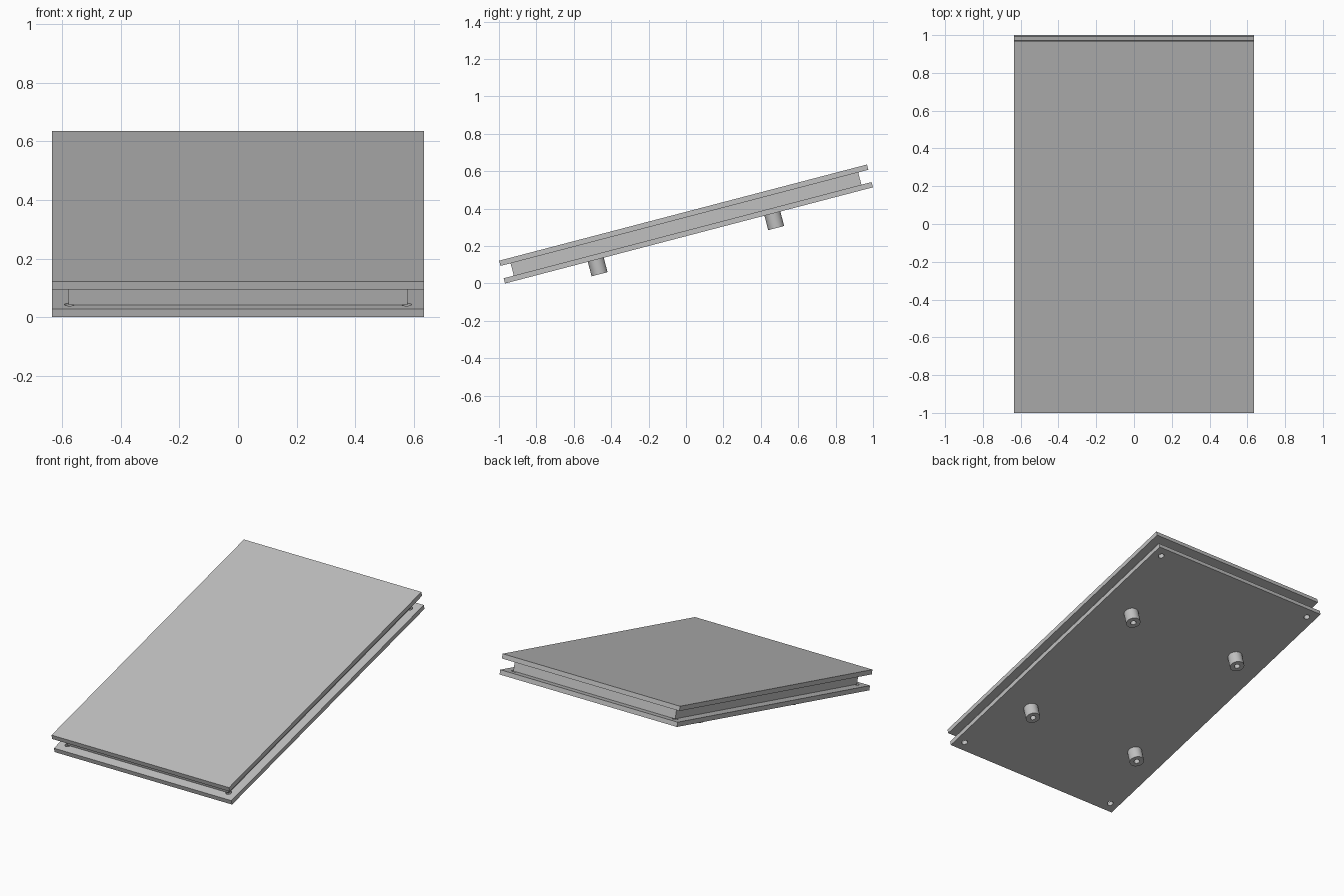
import bpy, bmesh, math
from mathutils import Matrix

cube = bpy.data.objects.get("Cube")
if cube:
    bpy.data.objects.remove(cube, do_unlink=True)

# Main dimensions
WIDTH, LENGTH = 1.27, 2.033
PLATE, CORE = 0.029, 0.068
INSET = 0.056
ANGLE = math.radians(14.65)
TILT = Matrix.Translation((0, 0.016, 0.257)) @ Matrix.Rotation(ANGLE, 4, 'X')

grey = bpy.data.materials.new("light_grey")
grey.use_nodes = True
colour = (0.527, 0.527, 0.527, 1)
grey.diffuse_color = colour
grey.node_tree.nodes["Principled BSDF"].inputs["Base Color"].default_value = colour


def finish(name, bm):
    mesh = bpy.data.meshes.new(name)
    bm.to_mesh(mesh)
    bm.free()
    mesh.materials.append(grey)
    obj = bpy.data.objects.new(name, mesh)
    bpy.context.collection.objects.link(obj)
    return obj


def slab(name, width, length, bottom, height):
    bm = bmesh.new()
    place = Matrix.Translation((0, 0, bottom + height / 2))
    bmesh.ops.create_cube(bm, size=1, matrix=place @ Matrix.Diagonal((width, length, height, 1)))
    return finish(name, bm)


def cylinder(name, x, y, radius, bottom, top):
    bm = bmesh.new()
    bmesh.ops.create_cone(bm, cap_ends=True, segments=32, radius1=radius, radius2=radius,
                          depth=top - bottom,
                          matrix=Matrix.Translation((x, y, (bottom + top) / 2)))
    return finish(name, bm)


def drill(obj, x, y, radius, bottom, top):
    cutter = cylinder("hole_cutter", x, y, radius, bottom, top)
    cutter.hide_render = True
    mod = obj.modifiers.new("hole", 'BOOLEAN')
    mod.operation = 'DIFFERENCE'
    mod.solver = 'EXACT'
    mod.object = cutter
    bpy.context.view_layer.objects.active = obj
    bpy.ops.object.modifier_apply(modifier=mod.name)
    bpy.data.objects.remove(cutter, do_unlink=True)


# Stacked panels with a recessed core between them
bottom_plate = slab("bottom_plate", WIDTH, LENGTH, 0, PLATE)
core = slab("core", WIDTH - 2 * INSET, LENGTH - 2 * INSET, PLATE, CORE)
top_plate = slab("top_plate", WIDTH, LENGTH, PLATE + CORE, PLATE)
parts = [bottom_plate, core, top_plate]

# Screw holes through the corners of the bottom plate
for sx in (-1, 1):
    for sy in (-1, 1):
        drill(bottom_plate, sx * (WIDTH / 2 - 0.06), sy * (LENGTH / 2 - 0.06),
              0.018, -0.02, PLATE + 0.02)

# Four hollow feet underneath
for side, x in (("right", -0.41), ("left", 0.41)):
    for end, y in (("front", -0.515), ("back", 0.461)):
        foot = cylinder(f"{end}_{side}_foot", x, y, 0.044, -0.08, 0)
        drill(foot, x, y, 0.017, -0.1, 0.02)
        parts.append(foot)

# Tilt the whole assembly and keep round walls smooth
bpy.ops.object.select_all(action='DESELECT')
for part in parts:
    part.data.transform(TILT)
    part.select_set(True)
bpy.context.view_layer.objects.active = bottom_plate
bpy.ops.object.shade_smooth_by_angle(angle=math.radians(30))
